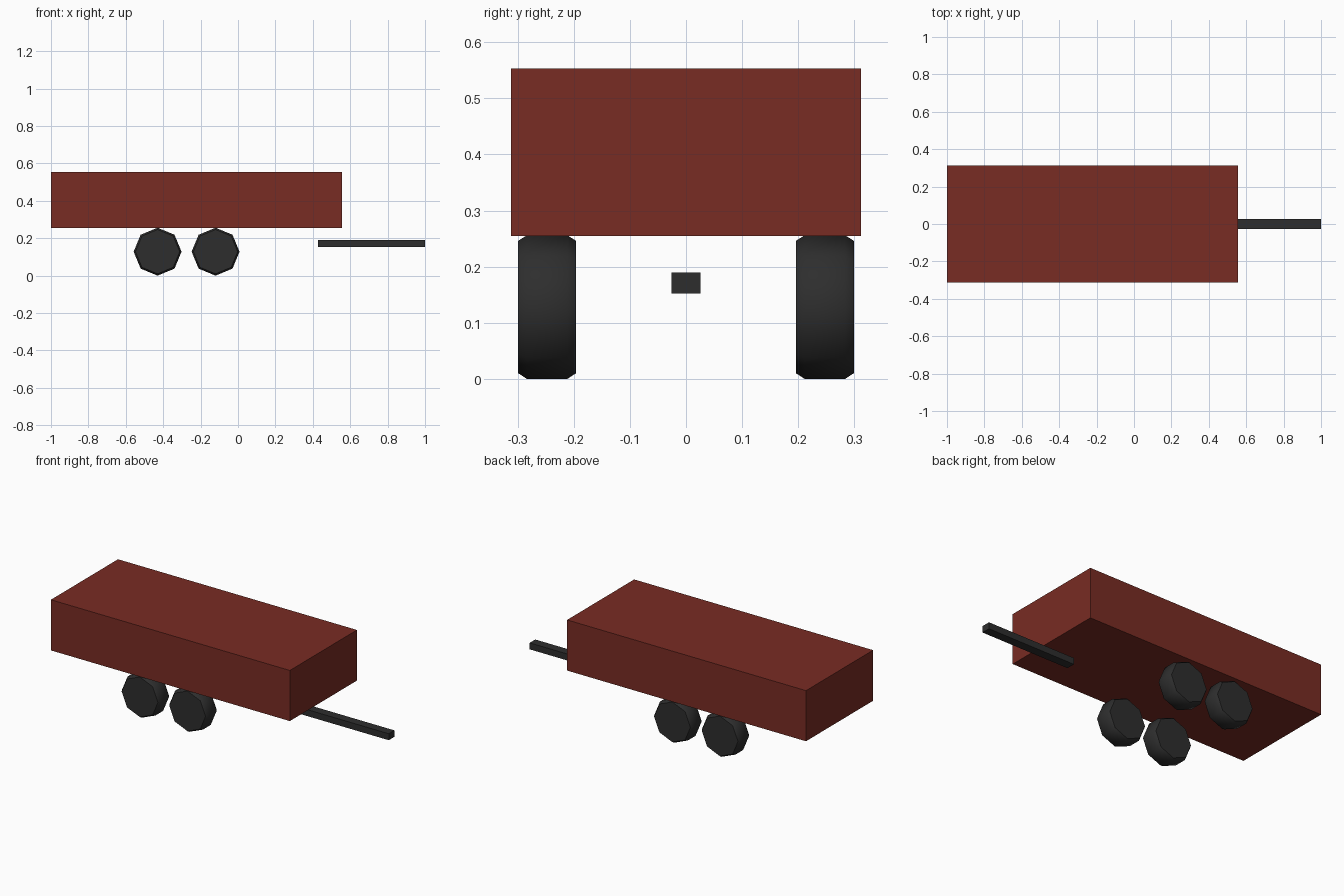
import bpy, bmesh, math
from mathutils import Matrix

if "Cube" in bpy.data.objects:
    bpy.data.objects.remove(bpy.data.objects["Cube"], do_unlink=True)


def make_material(name, rgb):
    mat = bpy.data.materials.new(name)
    mat.use_nodes = True
    mat.diffuse_color = (*rgb, 1)
    mat.node_tree.nodes["Principled BSDF"].inputs["Base Color"].default_value = (*rgb, 1)
    return mat


red = make_material("barn red", (0.19, 0.025, 0.017))
black = make_material("dark rubber", (0.027, 0.027, 0.027))


def add_object(name, bm, mat):
    bmesh.ops.recalc_face_normals(bm, faces=bm.faces)
    mesh = bpy.data.meshes.new(name)
    bm.to_mesh(mesh)
    bm.free()
    mesh.materials.append(mat)
    obj = bpy.data.objects.new(name, mesh)
    bpy.context.collection.objects.link(obj)
    return obj


def add_box(name, size, centre, mat):
    bm = bmesh.new()
    bmesh.ops.create_cube(bm, size=1, matrix=Matrix.Translation(centre) @ Matrix.Diagonal((*size, 1)))
    return add_object(name, bm, mat)


def add_wheel(name, x, y):
    # Eight-sided wheel with a chamfered rim, as rings along the axle
    profile = [(-0.0515, 0.118), (-0.036, 0.128), (0.036, 0.128), (0.0515, 0.118)]
    sides = 8
    bm = bmesh.new()
    rings = []
    for offset, radius in profile:
        angles = [math.tau * i / sides for i in range(sides)]
        rings.append([bm.verts.new((radius * math.cos(a), offset, radius * math.sin(a))) for a in angles])
    for a, b in zip(rings, rings[1:]):
        for i in range(sides):
            j = (i + 1) % sides
            bm.faces.new((a[i], a[j], b[j], b[i]))
    bm.faces.new(rings[0])
    bm.faces.new(rings[-1])
    obj = add_object(name, bm, black)
    obj.location = (x, y, 0.128)
    bpy.ops.object.select_all(action="DESELECT")
    obj.select_set(True)
    bpy.context.view_layer.objects.active = obj
    bpy.ops.object.shade_smooth_by_angle(angle=math.radians(40))


# Cargo body and tow bar
add_box("cargo_body", (1.556, 0.624, 0.298), (-0.222, 0, 0.404), red)
add_box("tow_bar", (0.573, 0.052, 0.038), (0.7135, 0, 0.171), black)

# Two axles of wheels
for axle, x in (("rear", -0.43), ("front", -0.12)):
    for side, y in (("right", -0.2475), ("left", 0.2475)):
        add_wheel(f"{axle}_{side}_wheel", x, y)
